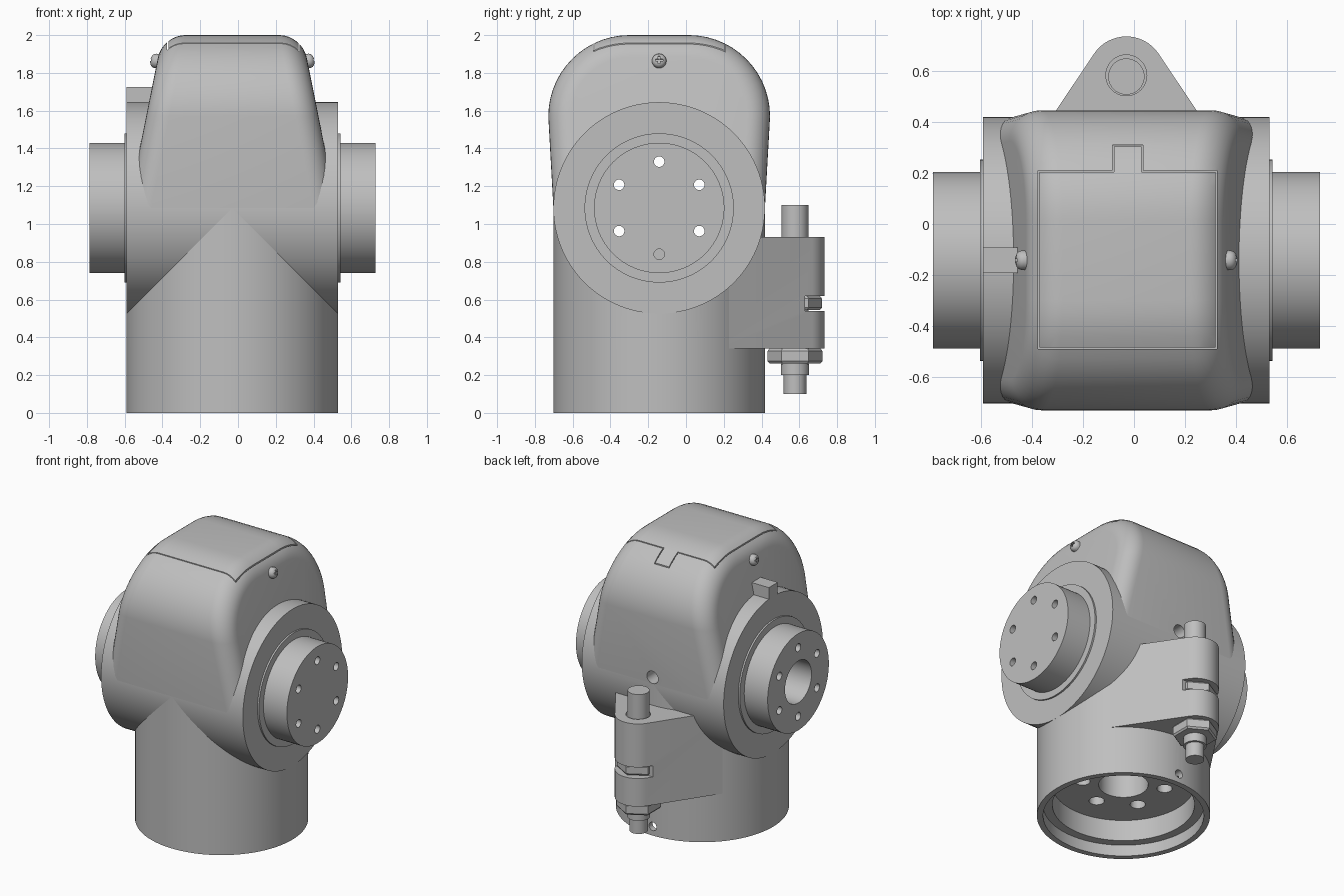
import bpy, bmesh, math
from mathutils import Vector, Matrix

if "Cube" in bpy.data.objects:
    bpy.data.objects.remove(bpy.data.objects["Cube"])

CX, CY, CZ = -0.03, -0.142, 1.085      # joint centre
TAU = 2 * math.pi

grey = bpy.data.materials.new("light grey")
grey.diffuse_color = (0.52, 0.52, 0.52, 1)
grey.use_nodes = True
grey.node_tree.nodes["Principled BSDF"].inputs["Base Color"].default_value = grey.diffuse_color


def finish(name, bm):
    bmesh.ops.recalc_face_normals(bm, faces=bm.faces[:])
    me = bpy.data.meshes.new(name)
    bm.to_mesh(me)
    bm.free()
    me.materials.append(grey)
    ob = bpy.data.objects.new(name, me)
    bpy.context.collection.objects.link(ob)
    return ob


def add_lathe(bm, pts, at, axis=(0, 0, 1), segs=64, turn=0.0):
    """Revolve (radius, height) points about an axis, capping both ends."""
    m = Matrix.Translation(at) @ Vector((0, 0, 1)).rotation_difference(Vector(axis)).to_matrix().to_4x4()
    rings = [[bm.verts.new(m @ Vector((r * math.cos(turn + TAU * i / segs),
                                       r * math.sin(turn + TAU * i / segs), h)))
              for i in range(segs)] for r, h in pts]
    for a, b in zip(rings, rings[1:]):
        for i in range(segs):
            j = (i + 1) % segs
            bm.faces.new((a[i], a[j], b[j], b[i]))
    bm.faces.new(rings[0][::-1])
    bm.faces.new(rings[-1])


def lathe(name, pts, at, **kw):
    bm = bmesh.new()
    add_lathe(bm, pts, at, **kw)
    return finish(name, bm)


def add_box(bm, lo, hi, mat=Matrix()):
    lo, hi = Vector(lo), Vector(hi)
    size = hi - lo
    bmesh.ops.create_cube(bm, size=1, matrix=mat @ Matrix.Translation((lo + hi) / 2)
                          @ Matrix.Diagonal((*size, 1)))


def box(name, lo, hi, mat=Matrix()):
    bm = bmesh.new()
    add_box(bm, lo, hi, mat)
    return finish(name, bm)


def prism(name, pts, z0, z1):
    bm = bmesh.new()
    f = bm.faces.new([bm.verts.new((x, y, z0)) for x, y in pts])
    up = bmesh.ops.extrude_face_region(bm, geom=[f])["geom"]
    bmesh.ops.translate(bm, vec=(0, 0, z1 - z0), verts=[v for v in up if isinstance(v, bmesh.types.BMVert)])
    return finish(name, bm)


def cut(ob, *cutters):
    bpy.context.view_layer.objects.active = ob
    for c in cutters:
        mod = ob.modifiers.new("cut", "BOOLEAN")
        mod.operation, mod.solver, mod.object = "DIFFERENCE", "EXACT", c
        bpy.ops.object.modifier_apply(modifier=mod.name)


# Column with stepped socket underneath
column = lathe("column", [(.16, .5), (.16, .23), (.46, .23), (.46, .08), (.52, .08),
                          (.52, 0), (.56, 0), (.56, 1.08)], (CX, CY, 0), segs=96)

# Horizontal barrel
barrel = lathe("barrel", [(.56, -.56), (.56, .56)], (CX, CY, CZ), axis=(1, 0, 0), segs=96)

# Output hubs on both ends
hubs = [lathe(n, [(.395, .54), (.395, .572), (.345, .572), (.345, .757)], (CX, CY, CZ),
              axis=(s, 0, 0), segs=96) for n, s in (("right_hub", 1), ("left_hub", -1))]


# Hood: arched profile, tapered sides, rounded rims
def half_width(z):
    return .37 + .2 * (2 - z)


arc = [(.157 + .43 * math.cos(a), 1.57 + .43 * math.sin(a))
       for a in (math.pi / 2 * i / 14 for i in range(15))]
half = [(.56, 1.085)] + arc
profile = half + [(-y, z) for y, z in reversed(half)]
bm = bmesh.new()
caps = [[bm.verts.new((CX + s * half_width(z), CY + y, z)) for y, z in profile] for s in (1, -1)]
faces = [bm.faces.new(c) for c in caps]
for i in range(len(profile)):
    j = (i + 1) % len(profile)
    bm.faces.new((caps[0][i], caps[0][j], caps[1][j], caps[1][i]))
bmesh.ops.recalc_face_normals(bm, faces=bm.faces[:])
rims = [e for f in faces for e in f.edges if max(v.co.z for v in e.verts) > 1.2]
bmesh.ops.bevel(bm, geom=rims, offset=.12, segments=8, profile=.5, affect="EDGES")
hood = finish("hood", bm)

# Hub bore and bolt hole cutters
bm = bmesh.new()
add_lathe(bm, [(.15, -1), (.15, .5)], (CX, CY, CZ), axis=(1, 0, 0), segs=48)
for k in range(6):
    a = math.pi / 6 + k * math.pi / 3
    p = (CX, CY + .245 * math.cos(a), CZ + .245 * math.sin(a))
    spans = [(-1, -.65), (.65, 1)] if k == 4 else [(-1, 1)]
    for h0, h1 in spans:
        add_lathe(bm, [(.028, h0), (.028, h1)], p, axis=(1, 0, 0), segs=20)
hub_drill = finish("hub_drill", bm)

# Socket plate holes and radial holes at the back
bm = bmesh.new()
for k in range(6):
    a = math.pi / 6 + k * math.pi / 3
    add_lathe(bm, [(.05, .15), (.05, .34)], (CX + .27 * math.cos(a), CY + .27 * math.sin(a), 0), segs=20)
add_lathe(bm, [(.03, 0), (.03, .4)], (CX, .3, .065), axis=(0, 1, 0), segs=20)
base_drill = finish("base_drill", bm)
back_drill = lathe("back_drill", [(.045, 0), (.045, .4)], (CX, .2, 1.13), axis=(0, 1, 0), segs=24)

# Lid seam cutter: thin ring following the lid outline with its tab
outer = [Vector(p) for p in ((-.375, -.49), (.325, -.49), (.325, .21), (.035, .21),
                             (.035, .31), (-.085, .31), (-.085, .21), (-.375, .21))]
n = len(outer)
normals = []
for i in range(n):
    d = (outer[(i + 1) % n] - outer[i]).normalized()
    normals.append(Vector((-d.y, d.x)))
inner = [outer[i] + .006 * (normals[i - 1] + normals[i]) for i in range(n)]
bm = bmesh.new()
loops = [[bm.verts.new((p.x, p.y, z)) for p in ring]
         for ring, z in ((outer, 1.86), (outer, 2.1), (inner, 2.1), (inner, 1.86))]
for a, b in zip(loops, loops[1:] + loops[:1]):
    for i in range(n):
        j = (i + 1) % n
        bm.faces.new((a[i], a[j], b[j], b[i]))
seam = finish("seam", bm)

for ob in (column, barrel, hood, *hubs):
    cut(ob, hub_drill)
cut(column, base_drill)
cut(barrel, back_drill)
cut(hood, back_drill, seam)

# Clamp lug: hull of the column circle and the tip circle
PY = .582
phi = math.acos((.56 - .152) / (PY - CY))
tip = [(CX + .152 * math.sin(a), PY + .152 * math.cos(a))
       for a in (phi - 2 * phi * i / 16 for i in range(17))]
foot = [(CX + s * .555 * math.sin(phi), CY + .555 * math.cos(phi)) for s in (-1, 1)]
lug = prism("clamp_lug", tip + [foot[0], (CX, CY), foot[1]], .34, .93)
lug_slot = box("lug_slot", (-.5, .63, .54), (.5, .9, .62))
lug_bore = lathe("lug_bore", [(.08, .8), (.08, 1)], (CX, PY, 0), segs=40)
cut(lug, lug_slot, lug_bore)

# Pin, nuts and washer through the lug
lathe("pin", [(.06, .10), (.06, .20), (.075, .20), (.075, .26), (.071, .26), (.071, 1.10)],
      (CX, PY - .005, 0), segs=40)
for name, z0, z1, r in (("lower_nut", .262, .34, .145), ("slot_nut", .545, .618, .142)):
    lathe(name, [(r * .93, z0), (r, z0 + .012), (r, z1 - .012), (r * .93, z1)],
          (CX, PY - .005, 0), segs=6, turn=math.pi / 2)

# Index key on the left rim
box("index_key", (-.59, CY - .05, 1.55), (-.40, CY + .05, 1.725))

# Domed cross-head screws on the hood sides
cross_cutters = []
for name, s in (("right_screw", 1), ("left_screw", -1)):
    axis = Vector((s, 0, .2)).normalized()
    at = Vector((CX + s * half_width(1.862), CY, 1.862))
    dome = [(.038, -.02), (.038, .012)] + [(.038 * math.cos(a), .012 + .026 * math.sin(a))
                                           for a in (.4, .8, 1.2)]
    screw = lathe(name, dome, at, axis=axis, segs=32)
    m = Matrix.Translation(at) @ Vector((0, 0, 1)).rotation_difference(axis).to_matrix().to_4x4()
    for lo, hi in (((-.02, -.005, .022), (.02, .005, .06)), ((-.005, -.02, .022), (.005, .02, .06))):
        c = box("cross_cutter", lo, hi, m)
        cross_cutters.append(c)
        cut(screw, c)

# Remove helpers, smooth curved surfaces
for ob in [hub_drill, base_drill, back_drill, seam, lug_slot, lug_bore] + cross_cutters:
    bpy.data.objects.remove(ob, do_unlink=True)
for ob in bpy.context.collection.objects:
    ob.data.polygons.foreach_set("use_smooth", [True] * len(ob.data.polygons))
    ob.data.set_sharp_from_angle(angle=math.radians(30))
